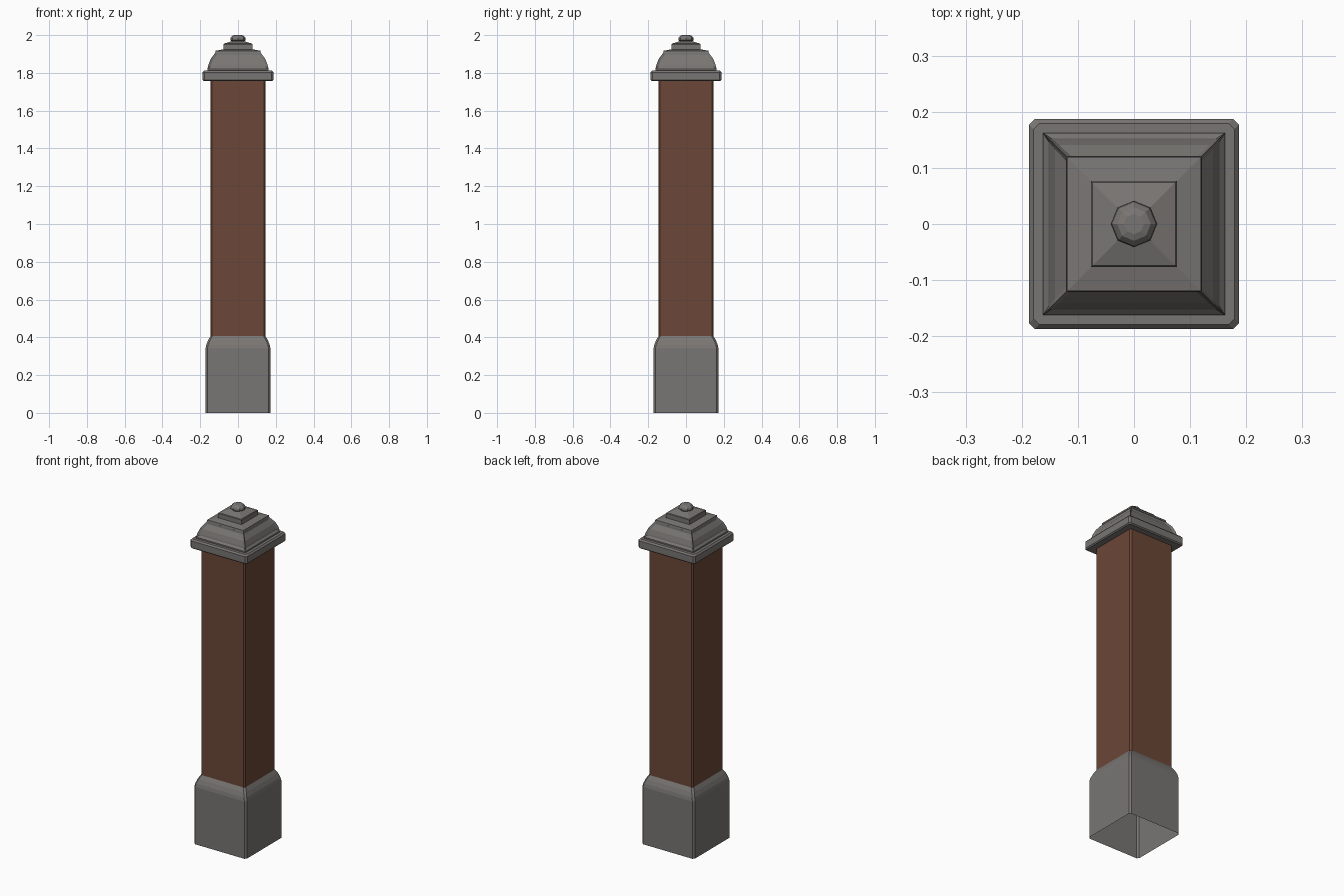
import bpy, bmesh, math

if "Cube" in bpy.data.objects:
    bpy.data.objects.remove(bpy.data.objects["Cube"])

def material(name, rgb):
    m = bpy.data.materials.new(name)
    m.diffuse_color = (*rgb, 1)
    m.use_nodes = True
    m.node_tree.nodes["Principled BSDF"].inputs["Base Color"].default_value = m.diffuse_color
    return m

GREY = material("stone grey", (0.19, 0.18, 0.172))
BROWN = material("rust brown", (0.145, 0.063, 0.038))

def finish(name, bm, mat):
    bmesh.ops.recalc_face_normals(bm, faces=bm.faces)
    me = bpy.data.meshes.new(name)
    bm.to_mesh(me)
    bm.free()
    me.materials.append(mat)
    ob = bpy.data.objects.new(name, me)
    bpy.context.collection.objects.link(ob)
    return ob

def square(h, c):
    """Square outline of half width h with corners cut by c."""
    if c == 0:
        return [(h, -h), (h, h), (-h, h), (-h, -h)]
    return [(h, c - h), (h, h - c), (h - c, h), (c - h, h),
            (-h, h - c), (-h, c - h), (c - h, -h), (h - c, -h)]

def octagon(r):
    return [(r * math.cos(k * math.pi / 4), r * math.sin(k * math.pi / 4)) for k in range(8)]

def loft(rings, bottom=False, top=False):
    """Skin a stack of (outline, z) rings; returns bmesh and faces by side."""
    bm = bmesh.new()
    vs = [[bm.verts.new((x, y, z)) for x, y in o] for o, z in rings]
    n = len(vs[0])
    sides = [[] for _ in range(n)]
    for a, b in zip(vs, vs[1:]):
        for i in range(n):
            j = (i + 1) % n
            sides[i].append(bm.faces.new((a[i], a[j], b[j], b[i])))
    if bottom:
        bm.faces.new(vs[0][::-1])
    if top:
        bm.faces.new(vs[-1])
    return bm, sides

# open-bottomed base sleeve with rounded shoulder
bm, _ = loft([(square(h, 0.01), z) for h, z in
              ((0.172, 0), (0.172, 0.34), (0.168, 0.36), (0.158, 0.385), (0.145, 0.408))])
finish("base_sleeve", bm, GREY)

# brown shaft
bm, _ = loft([(square(0.1455, 0.009), z) for z in (0.39, 1.77)])
finish("shaft", bm, BROWN)

# cap slab with softened rims
bm, _ = loft([(square(h, 0.01), z) for h, z in
              ((0.181, 1.757), (0.187, 1.763), (0.187, 1.803), (0.179, 1.812))], True, True)
finish("cap_slab", bm, GREY)

# domed cap with a recessed panel in each side
bm, sides = loft([(square(h, 0), z) for h, z in
                  ((0.162, 1.81), (0.162, 1.82), (0.156, 1.845), (0.144, 1.875), (0.119, 1.908))])
for s in sides:
    bmesh.ops.recalc_face_normals(bm, faces=bm.faces)
    bmesh.ops.inset_region(bm, faces=s[1:], thickness=0.012, depth=-0.007,
                           use_even_offset=True, use_boundary=True)
finish("panelled_dome", bm, GREY)

# thin lip and shallow roof
bm, _ = loft([(square(h, 0), z) for h, z in
              ((0.116, 1.903), (0.121, 1.906), (0.119, 1.917), (0.07, 1.926))], False, True)
finish("dome_roof", bm, GREY)

# finial block with low pyramid top
bm, _ = loft([(square(h, 0), z) for h, z in
              ((0.077, 1.912), (0.077, 1.951), (0.074, 1.955), (0.02, 1.972))], False, True)
finish("finial_block", bm, GREY)

# eight-sided knob
bm, _ = loft([(octagon(r), z) for r, z in
              ((0.028, 1.962), (0.041, 1.974), (0.039, 1.986), (0.03, 1.996), (0.018, 2.0))], True, True)
finish("finial_knob", bm, GREY)
